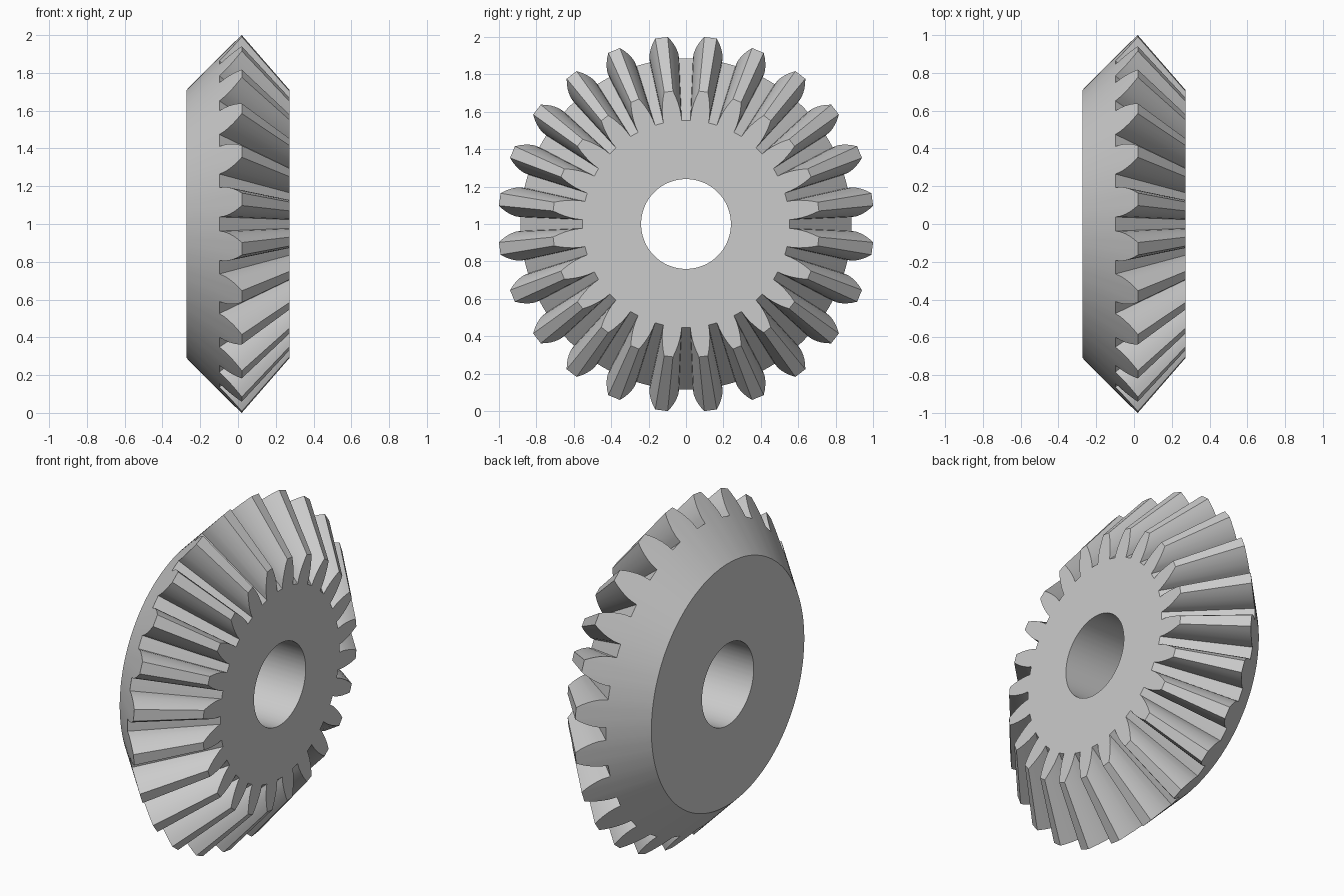
import bpy
import bmesh
from math import sin, cos, radians

cube = bpy.data.objects.get("Cube")
if cube:
    bpy.data.objects.remove(cube, do_unlink=True)

TEETH = 24
PITCH = 360 / TEETH
TIP_R, ROOT_R, BACK_R, BORE_R = 1.005, 0.885, 0.71, 0.24
TIP_X, HALF_WIDTH, APEX_X = 0.02, 0.272, 0.89
CENTRE_Z = 1.0

# Half tooth: angle from the tooth centre (degrees) and radius, root to tip
FLANK = [(5.1, ROOT_R), (4.9, 0.913), (4.4, 0.937), (3.7, 0.961),
         (2.85, 0.984), (1.9, TIP_R)]
TOOTH = [(-a, r) for a, r in FLANK] + FLANK[::-1] + [(PITCH / 2, ROOT_R)]
outline = [((i + 0.5) * PITCH + a, r) for i in range(TEETH) for a, r in TOOTH]


def back_cone_x(r):
    """Position along the axle of the back cone at a given radius."""
    slope = (TIP_X + HALF_WIDTH) / (TIP_R - BACK_R)
    return TIP_X - (TIP_R - r) * slope


def front_radius(r):
    """Radius on the front face of a tooth line running to the cone apex."""
    return r * (APEX_X - HALF_WIDTH) / (APEX_X - back_cone_x(r))


def ring(bm, x_of, r_of):
    verts = []
    for angle, r in outline:
        a, radius = radians(angle), r_of(r)
        verts.append(bm.verts.new((x_of(r), radius * sin(a),
                                   CENTRE_Z + radius * cos(a))))
    return verts


# Gear body: bore, front face, teeth, back cone and back face lofted in a loop
bm = bmesh.new()
rings = [
    ring(bm, lambda r: HALF_WIDTH, lambda r: BORE_R),
    ring(bm, lambda r: HALF_WIDTH, front_radius),
    ring(bm, back_cone_x, lambda r: r),
    ring(bm, lambda r: -HALF_WIDTH, lambda r: BACK_R),
    ring(bm, lambda r: -HALF_WIDTH, lambda r: BORE_R),
]
count = len(outline)
for k, here in enumerate(rings):
    there = rings[(k + 1) % len(rings)]
    for i in range(count):
        j = (i + 1) % count
        bm.faces.new((here[i], here[j], there[j], there[i]))
bmesh.ops.recalc_face_normals(bm, faces=bm.faces)

mesh = bpy.data.meshes.new("bevel_gear")
bm.to_mesh(mesh)
bm.free()
gear = bpy.data.objects.new("bevel_gear", mesh)
bpy.context.collection.objects.link(gear)

# Plain grey metal
COLOUR = (0.6, 0.6, 0.6, 1)
grey = bpy.data.materials.new("grey_metal")
grey.use_nodes = True
grey.diffuse_color = COLOUR
grey.node_tree.nodes["Principled BSDF"].inputs["Base Color"].default_value = COLOUR
mesh.materials.append(grey)

# Smooth flanks and cone, sharp tooth edges
bpy.context.view_layer.objects.active = gear
gear.select_set(True)
bpy.ops.object.shade_smooth_by_angle(angle=radians(25))
